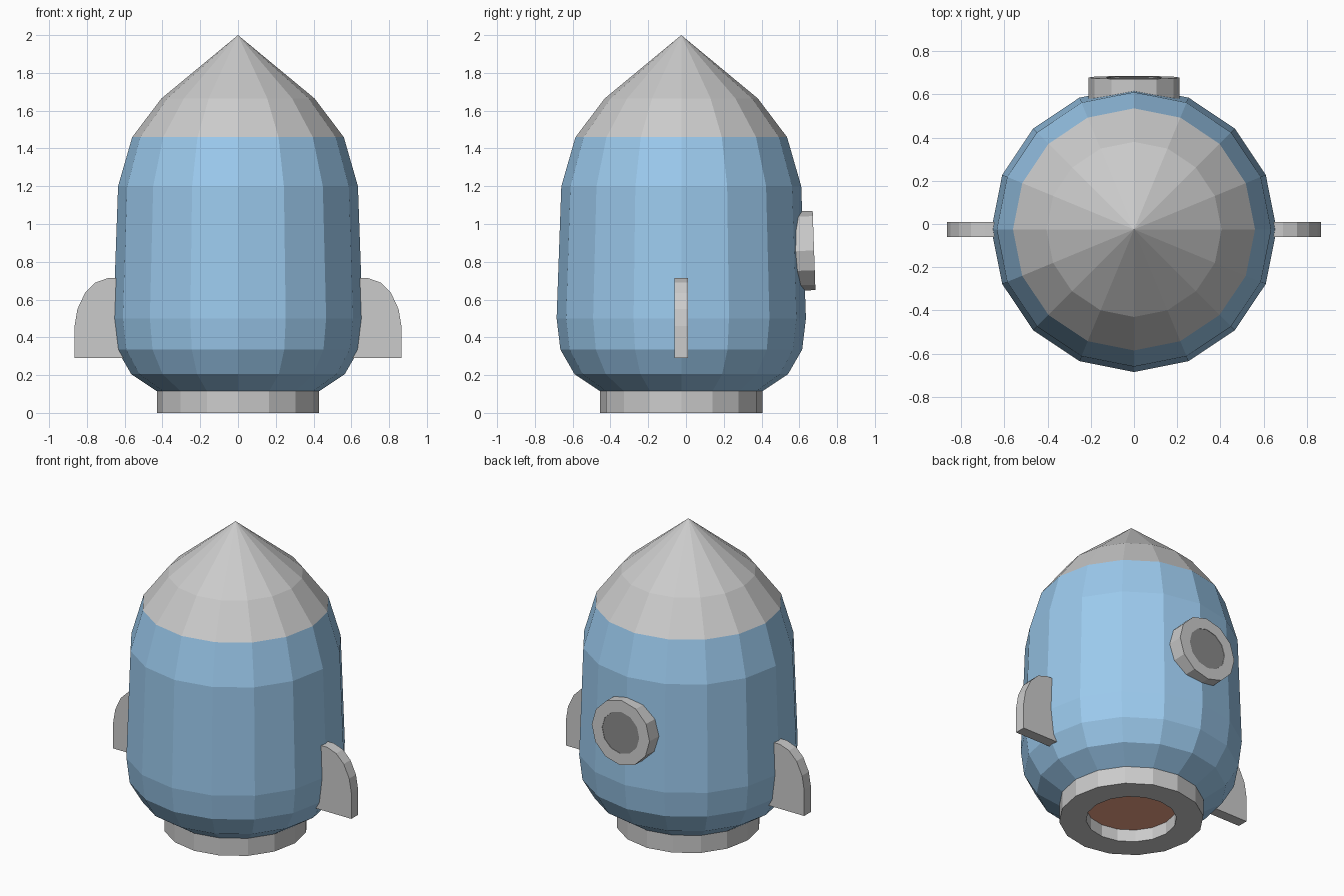
import bpy, bmesh
from math import pi, cos, sin, radians

if "Cube" in bpy.data.objects:
    bpy.data.objects.remove(bpy.data.objects["Cube"])

CY = -0.025   # rocket axis sits slightly forward of the origin


def material(name, rgb):
    m = bpy.data.materials.new(name)
    m.diffuse_color = (*rgb, 1)
    m.use_nodes = True
    m.node_tree.nodes["Principled BSDF"].inputs["Base Color"].default_value = m.diffuse_color
    return m


def finish(name, bm, mat=None):
    bmesh.ops.remove_doubles(bm, verts=bm.verts, dist=1e-5)
    bmesh.ops.recalc_face_normals(bm, faces=bm.faces)
    me = bpy.data.meshes.new(name)
    bm.to_mesh(me)
    bm.free()
    ob = bpy.data.objects.new(name, me)
    bpy.context.collection.objects.link(ob)
    if mat:
        me.materials.append(mat)
    return ob


def lathe(name, profile, sides, mat=None, loc=(0, CY, 0), tilt=0):
    """Revolve an (r, z) profile about z, then place it."""
    bm = bmesh.new()
    rings = [[bm.verts.new((r * cos(2 * pi * i / sides), r * sin(2 * pi * i / sides), z))
              for i in range(sides)] if r > 0 else [bm.verts.new((0, 0, z))] * sides
             for r, z in profile]
    for a, b in zip(rings, rings[1:]):
        for i in range(sides):
            j = (i + 1) % sides
            quad = list(dict.fromkeys((a[i], a[j], b[j], b[i])))
            bm.faces.new(quad)
    ob = finish(name, bm, mat)
    ob.location = loc
    ob.rotation_euler.x = tilt
    return ob


def disc(name, r, sides, mat, loc, tilt=0):
    bm = bmesh.new()
    bmesh.ops.create_circle(bm, cap_ends=True, radius=r, segments=sides)
    ob = finish(name, bm, mat)
    ob.location = loc
    ob.rotation_euler.x = tilt
    return ob


blue = material("hull_blue", (0.33, 0.59, 0.85))
rust = material("burner_orange", (0.88, 0.38, 0.25))
dark = material("pane_grey", (0.25, 0.25, 0.25))

# Hull and nose cone
lathe("hull", [(0.43, 0.115), (0.565, 0.205), (0.64, 0.335), (0.66, 0.5),
               (0.635, 1.2), (0.56, 1.46)], 16, blue)
lathe("nose_cone", [(0.56, 1.46), (0.405, 1.665), (0, 2.0)], 16)

# Exhaust nozzle ring with burner plate inside
lathe("nozzle", [(0.27, 0.115), (0.27, 0), (0.43, 0), (0.43, 0.115), (0.27, 0.115)], 16)
disc("burner", 0.27, 16, rust, (0, CY, 0.08), pi)

# Porthole on the back, following the hull slope
tilt = radians(-88)
lathe("porthole_rim", [(0.135, -0.1), (0.21, -0.1), (0.21, 0), (0.135, 0), (0.135, -0.1)],
      12, None, (0, 0.678, 0.86), tilt)
disc("porthole_pane", 0.135, 12, dark, (0, 0.675, 0.86), tilt)

# Side fins
outline = [(0.6, 0.29), (0.865, 0.29), (0.865, 0.46), (0.85, 0.55), (0.81, 0.635),
           (0.755, 0.69), (0.69, 0.713), (0.6, 0.713)]
for name, s in (("right_fin", 1), ("left_fin", -1)):
    bm = bmesh.new()
    face = bm.faces.new([bm.verts.new((s * x, CY - 0.035, z)) for x, z in outline])
    ext = bmesh.ops.extrude_face_region(bm, geom=[face])["geom"]
    bmesh.ops.translate(bm, vec=(0, 0.07, 0),
                        verts=[v for v in ext if isinstance(v, bmesh.types.BMVert)])
    finish(name, bm)
